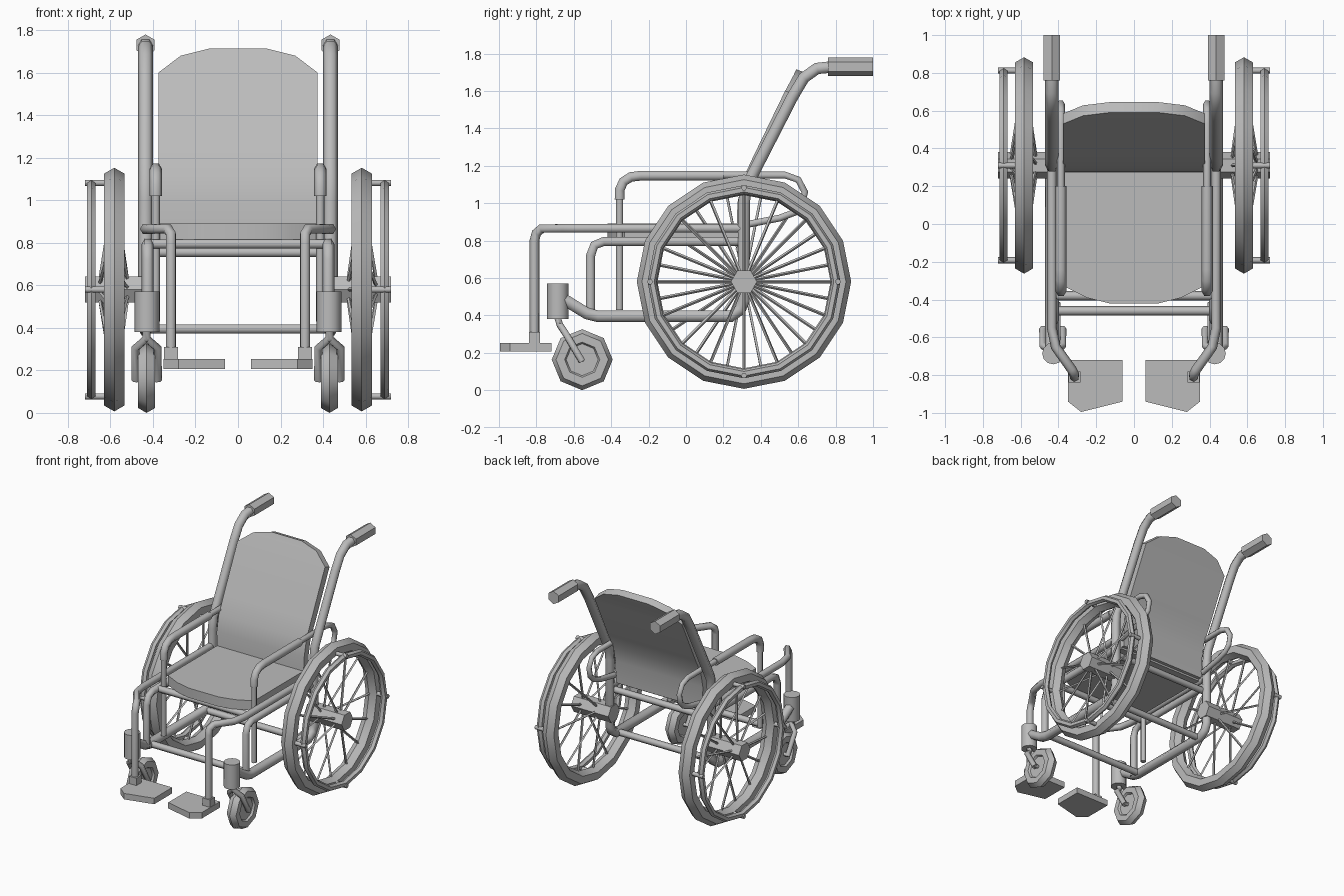
import bpy, bmesh, math
from mathutils import Vector

cube = bpy.data.objects.get("Cube")
if cube:
    bpy.data.objects.remove(cube, do_unlink=True)

grey = bpy.data.materials.new("plain_grey")
grey.use_nodes = True
GREY = (0.5, 0.5, 0.5, 1)
grey.diffuse_color = GREY
grey.node_tree.nodes["Principled BSDF"].inputs["Base Color"].default_value = GREY


def finish(ob, name, angle=65):
    ob.name = name
    ob.data.name = name
    ob.data.materials.clear()
    ob.data.materials.append(grey)
    bpy.ops.object.select_all(action='DESELECT')
    ob.select_set(True)
    bpy.context.view_layer.objects.active = ob
    bpy.ops.object.shade_smooth_by_angle(angle=math.radians(angle))
    return ob


def tube(name, paths, r, res=1):
    """Swept round tube along one or more point paths."""
    cu = bpy.data.curves.new(name + "_path", 'CURVE')
    cu.dimensions = '3D'
    cu.bevel_depth = r
    cu.bevel_resolution = res
    cu.use_fill_caps = True
    for path in paths:
        sp = cu.splines.new('POLY')
        sp.points.add(len(path) - 1)
        for p, co in zip(sp.points, path):
            p.co = (*co, 1)
    tmp = bpy.data.objects.new(name + "_path", cu)
    bpy.context.collection.objects.link(tmp)
    bpy.context.view_layer.update()
    me = bpy.data.meshes.new_from_object(tmp.evaluated_get(
        bpy.context.evaluated_depsgraph_get()))
    bpy.data.objects.remove(tmp, do_unlink=True)
    ob = bpy.data.objects.new(name, me)
    bpy.context.collection.objects.link(ob)
    return finish(ob, name)


def slab(name, outline, place, lo, hi):
    """Extruded outline; place(u, v, w) maps to model space."""
    bm = bmesh.new()
    a = [bm.verts.new(place(u, v, lo)) for u, v in outline]
    b = [bm.verts.new(place(u, v, hi)) for u, v in outline]
    bm.faces.new(a)
    bm.faces.new(b)
    n = len(outline)
    for i in range(n):
        j = (i + 1) % n
        bm.faces.new((a[i], a[j], b[j], b[i]))
    bmesh.ops.recalc_face_normals(bm, faces=bm.faces)
    me = bpy.data.meshes.new(name)
    bm.to_mesh(me)
    bm.free()
    ob = bpy.data.objects.new(name, me)
    bpy.context.collection.objects.link(ob)
    return finish(ob, name, 30)


def ring(name, loc, major, minor, seg):
    bpy.ops.mesh.primitive_torus_add(
        location=loc, rotation=(0, math.pi / 2, 0), major_radius=major,
        minor_radius=minor, major_segments=seg, minor_segments=6)
    return finish(bpy.context.object, name, 50)


def cyl(name, loc, r, depth, sides, axis='z', angle=30):
    rot = {'x': (0, math.pi / 2, 0), 'y': (math.pi / 2, 0, 0), 'z': (0, 0, 0)}[axis]
    bpy.ops.mesh.primitive_cylinder_add(
        vertices=sides, radius=r, depth=depth, location=loc, rotation=rot)
    return finish(bpy.context.object, name, angle)


AY, AZ = 0.31, 0.58   # axle position
FX = 0.435            # side frame position


def rim_point(x, r, a):
    return (x, AY + r * math.sin(a), AZ + r * math.cos(a))


for side, s in (("left", 1), ("right", -1)):
    def at(x, pts):
        return [(s * x, y, z) for y, z in pts]

    # Main wheel
    ring(f"{side}_tire", (s * 0.582, AY, AZ), 0.518, 0.055, 16)
    ring(f"{side}_handrim", (s * 0.69, AY, AZ), 0.492, 0.024, 16)
    cyl(f"{side}_hub", (s * 0.56, AY, AZ), 0.07, 0.32, 6, 'x')
    step = math.tau / 16
    shift = 0 if s > 0 else step / 2
    tube(f"{side}_spokes", [
        [rim_point(s * (0.52 + 0.13 * (k % 2)), 0.05, k * step + shift),
         rim_point(s * 0.582, 0.485, k * step + shift)] for k in range(16)], 0.009, 0)
    tube(f"{side}_handrim_pins", [
        [rim_point(s * 0.582, 0.502, k * math.pi / 2),
         rim_point(s * 0.72, 0.502, k * math.pi / 2)] for k in range(4)], 0.016)

    # Push handle running down into the lower rail
    tube(f"{side}_back_post_and_lower_rail", [at(FX, [
        (0.8, 1.73), (0.7, 1.72), (0.63, 1.67), (0.57, 1.57), (0.36, 1.16),
        (0.32, 1.08), (0.31, 1.0), (0.31, 0.48), (0.29, 0.43), (0.24, 0.395),
        (-0.47, 0.395), (-0.53, 0.41), (-0.66, 0.49)])], 0.036)
    cyl(f"{side}_grip", (s * FX, 0.88, 1.73), 0.05, 0.24, 6, 'y')

    # Middle frame rail
    tube(f"{side}_middle_rail", [at(FX - 0.01, [
        (0.31, 0.795), (-0.44, 0.795), (-0.49, 0.775), (-0.51, 0.72),
        (-0.51, 0.39)])], 0.028)

    # Upper rail bending in and down to the footrest
    tube(f"{side}_footrest_rail", [[(s * x, y, z) for x, y, z in (
        (FX, 0.31, 0.865), (FX, -0.55, 0.865), (0.415, -0.65, 0.865),
        (0.33, -0.77, 0.865), (0.315, -0.8, 0.84), (0.315, -0.81, 0.8),
        (0.315, -0.81, 0.26))]], 0.026)
    slab(f"{side}_footrest_socket",
         [(0.283, -0.84), (0.347, -0.84), (0.347, -0.78), (0.283, -0.78)],
         lambda u, v, w: (s * u, v, w), 0.22, 0.31)
    slab(f"{side}_footplate",
         [(0.06, -0.72), (0.35, -0.72), (0.35, -0.94), (0.28, -0.995), (0.06, -0.94)],
         lambda u, v, w: (s * u, v, w), 0.207, 0.253)

    # Armrest: padded front section and thin supporting tube
    tube(f"{side}_armrest_pad", [at(0.387, [
        (-0.355, 1.02), (-0.355, 1.07), (-0.335, 1.115), (-0.295, 1.14),
        (-0.24, 1.147), (0.2, 1.147)])], 0.03)
    tube(f"{side}_armrest_tube", [at(0.387, [(-0.355, 1.04), (-0.355, 0.43)]),
         at(0.387, [(0.18, 1.15), (0.53, 1.15), (0.6, 1.125), (0.635, 1.06),
                    (0.62, 0.99), (0.58, 0.95), (0.5, 0.92), (0.32, 0.885)])], 0.021)

    # Caster
    cx, cy, cz = s * 0.43, -0.555, 0.163
    ring(f"{side}_caster_tire", (cx, cy, cz), 0.117, 0.046, 8)
    cyl(f"{side}_caster_disc", (cx, cy, cz), 0.12, 0.05, 8, 'x')
    cyl(f"{side}_caster_stem", (s * 0.428, -0.685, 0.475), 0.058, 0.19, 12, 'z', 40)
    fork = [(0, -0.69, 0.4), (0, -0.675, 0.35), (0.052, -0.645, 0.305), (0.052, cy, cz - 0.01)]
    tube(f"{side}_caster_fork",
         [[(cx + d * x, y, z) for x, y, z in fork] for d in (1, -1)], 0.02)
    tube(f"{side}_caster_axle", [[(cx - 0.06, cy, cz), (cx + 0.06, cy, cz)]], 0.014)

# Cross bars joining both sides
for name, y, z, r in (("front_seat_bar", -0.38, 0.795, 0.025),
                      ("rear_seat_bar", 0.29, 0.755, 0.025),
                      ("front_lower_bar", -0.46, 0.395, 0.025),
                      ("rear_lower_bar", 0.22, 0.395, 0.025)):
    tube(name, [[(-0.43, y, z), (0.43, y, z)]], r)

# Seat cushion with a rounded front edge
half = [(0.13, -0.42), (0.25, -0.39), (0.37, -0.33), (0.37, 0.3)]
slab("seat", half + [(-x, y) for x, y in reversed(half)],
     lambda u, v, w: (u, v, w), 0.815, 0.89)

# Backrest: panel strips following the bent profile, with a rounded top
profile = [(0.27, 0.83), (0.275, 1.0), (0.30, 1.12), (0.36, 1.25), (0.515, 1.57),
           (0.53, 1.60), (0.573, 1.68), (0.59, 1.715)]
widths = [0.37, 0.375, 0.375, 0.375, 0.375, 0.375, 0.27, 0.13]
bm = bmesh.new()
rows = []
for (y, z), w in zip(profile, widths):
    lean = Vector((0, 0.055, -0.02 if z > 1.2 else 0))
    rows.append([bm.verts.new(Vector((sx * w, y, z)) + lean * k)
                 for sx, k in ((-1, 0), (1, 0), (1, 1), (-1, 1))])
for a, b in zip(rows, rows[1:]):
    for i in range(4):
        j = (i + 1) % 4
        bm.faces.new((a[i], a[j], b[j], b[i]))
bm.faces.new(rows[0])
bm.faces.new(rows[-1])
bmesh.ops.recalc_face_normals(bm, faces=bm.faces)
me = bpy.data.meshes.new("backrest")
bm.to_mesh(me)
bm.free()
back = bpy.data.objects.new("backrest", me)
bpy.context.collection.objects.link(back)
finish(back, "backrest", 30)
